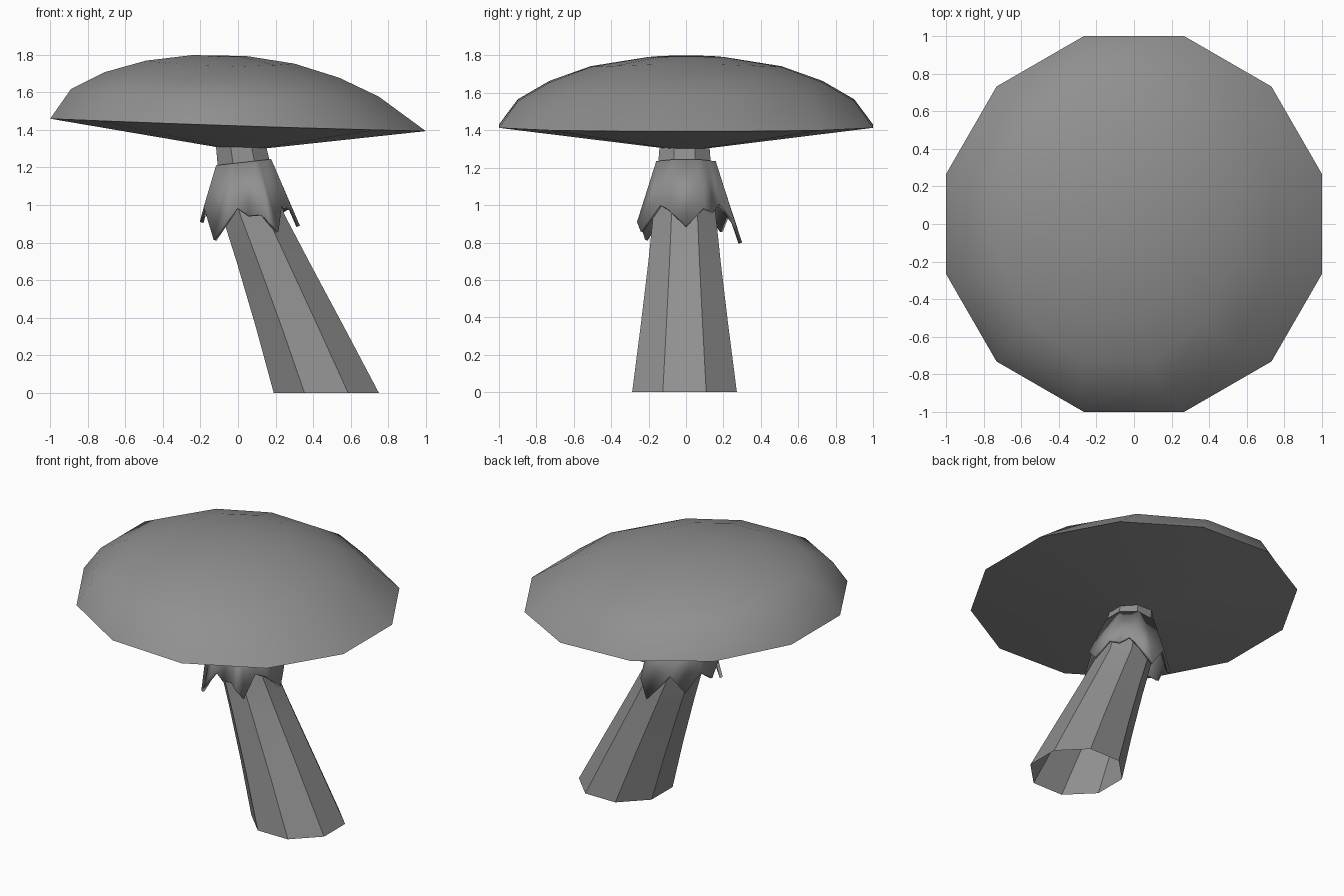
import bpy, bmesh
from math import cos, sin, pi, radians

if "Cube" in bpy.data.objects:
    bpy.data.objects.remove(bpy.data.objects["Cube"])

grey = bpy.data.materials.new("dark_grey")
grey.diffuse_color = (0.28, 0.28, 0.28, 1)
grey.use_nodes = True
grey.node_tree.nodes["Principled BSDF"].inputs["Base Color"].default_value = grey.diffuse_color


def loft(name, rings, cap_start=False, cap_end=False):
    """Skin a list of equal-length vertex rings with quads."""
    bm = bmesh.new()
    loops = [[bm.verts.new(p) for p in ring] for ring in rings]
    n = len(loops[0])
    for a, b in zip(loops, loops[1:]):
        for i in range(n):
            j = (i + 1) % n
            bm.faces.new((a[i], a[j], b[j], b[i]))
    if cap_start:
        bm.faces.new(loops[0][::-1])
    if cap_end:
        bm.faces.new(loops[-1])
    bmesh.ops.recalc_face_normals(bm, faces=bm.faces)
    mesh = bpy.data.meshes.new(name)
    bm.to_mesh(mesh)
    bm.free()
    mesh.materials.append(grey)
    obj = bpy.data.objects.new(name, mesh)
    bpy.context.collection.objects.link(obj)
    return obj


def shade(obj, angle):
    bpy.ops.object.select_all(action='DESELECT')
    obj.select_set(True)
    bpy.context.view_layer.objects.active = obj
    bpy.ops.object.shade_smooth_by_angle(angle=radians(angle))


def ring(n, cx, hx, hy, z, tilt=0.0, drop=0.0, cy=0.0):
    """Flat-sided n-gon ring; hx, hy are half widths across the flats."""
    k = 1 / cos(pi / n)
    pts = []
    for i in range(n):
        a = 2 * pi * (i + 0.5) / n
        u, v = cos(a) * k, sin(a) * k
        pts.append((cx + hx * u, cy + hy * v, z - tilt * u - drop * v * v))
    return pts


# Cap: leaning 12-sided dome with a shallow conical underside
# centre x, half x, half y, z, tilt, drop
cap_profile = [
    (0.02, 0.13, 0.12, 1.305, 0.003, 0.0),
    (0.0, 1.0, 1.0, 1.427, 0.033, 0.005),
    (-0.07, 0.82, 0.90, 1.60, 0.02, 0.04),
    (-0.085, 0.625, 0.73, 1.695, 0.015, 0.035),
    (-0.095, 0.395, 0.51, 1.7625, 0.008, 0.022),
    (-0.095, 0.135, 0.20, 1.7975, 0.003, 0.006),
]
cap = loft("cap", [ring(12, *p) for p in cap_profile], True, True)
shade(cap, 45)

# Stem: open octagonal tube curving towards +x at the foot
stem_profile = [
    (0.47, 0.28, 0.0), (0.33, 0.235, 0.35), (0.185, 0.193, 0.70),
    (0.08, 0.167, 0.95), (0.03, 0.14, 1.23), (0.015, 0.133, 1.32),
]
stem = loft("stem", [ring(8, c, r, r, z, cy=-0.008) for c, r, z in stem_profile])
shade(stem, 30)

# Ragged skirt: flared octagonal collar, hem given as (angle, height)
hem = [
    (0, .89), (22.5, .985), (38, .965), (52, 1.01), (67.5, .91), (85, .80),
    (112.5, .97), (135, .86), (157.5, .98), (180, .91), (202.5, .99),
    (228, .815), (247.5, .93), (257, .985), (270, .945), (285, .95),
    (292.5, .91), (302, .86), (322, 1.0), (337.5, .98),
]
top, bottom = [], []
for deg, z in hem:
    # flatten the circle into eight sides
    off = (deg + 22.5) % 45 - 22.5
    k = 0.965 / cos(radians(off))
    c, s = k * cos(radians(deg)), k * sin(radians(deg))
    t = (1.23 - z) / 0.33
    r = 0.157 + 0.118 * t
    top.append((0.03 + 0.152 * c, 0.165 * s, 1.228 + 0.017 * c))
    bottom.append((0.03 + 0.03 * t + r * c, r * s, z))
skirt = loft("skirt", [bottom, top])
solid = skirt.modifiers.new("thickness", 'SOLIDIFY')
solid.thickness = 0.02
shade(skirt, 25)
